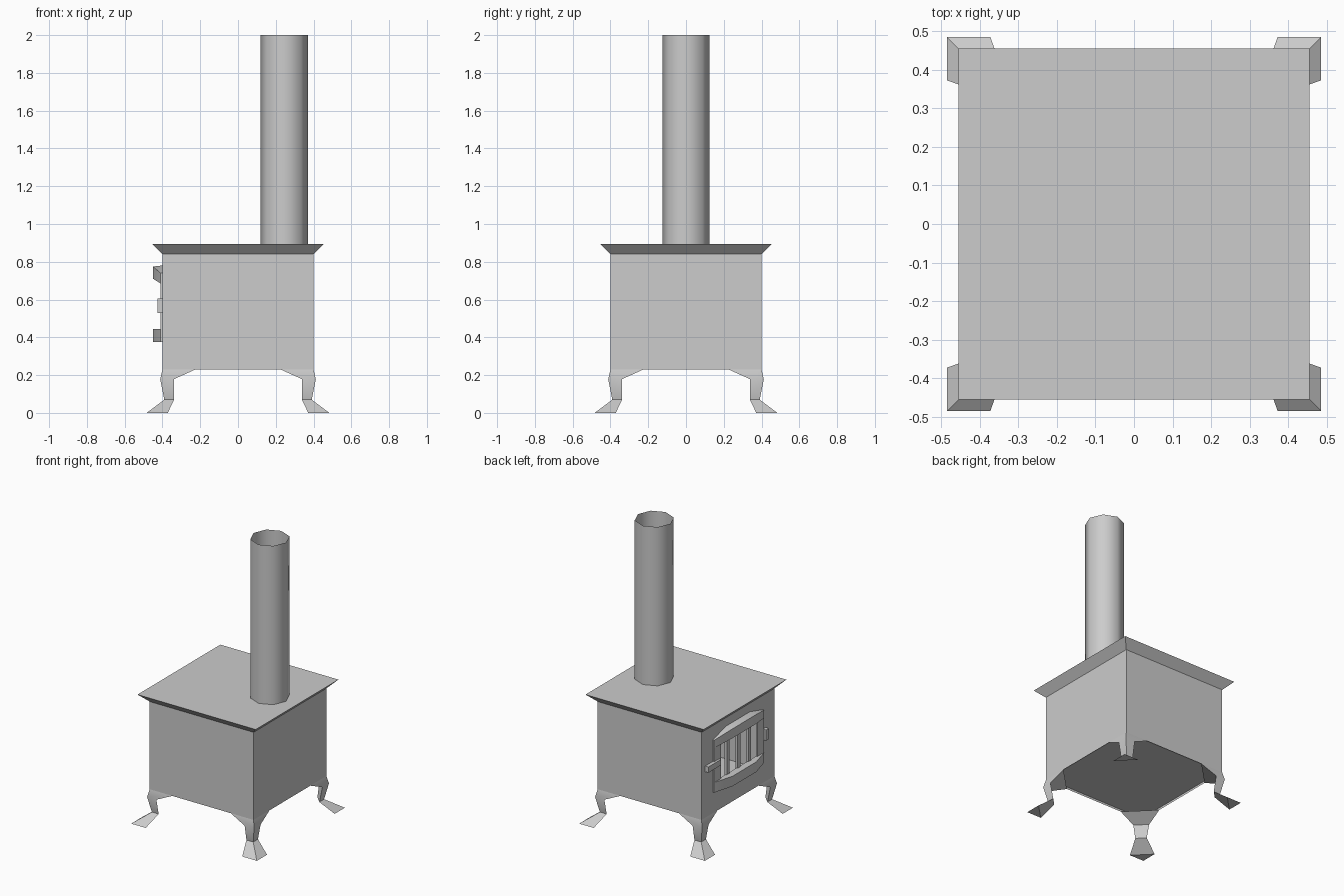
import bpy, bmesh, math

old = bpy.data.objects.get("Cube")
if old:
    bpy.data.objects.remove(old, do_unlink=True)

GREY = (0.604, 0.604, 0.604, 1)
iron = bpy.data.materials.new("grey_iron")
iron.use_nodes = True
iron.diffuse_color = GREY
iron.node_tree.nodes["Principled BSDF"].inputs["Base Color"].default_value = GREY


def finish(name, bm, fix_normals=True, angle=30):
    """Turn a bmesh into a named, shaded object."""
    if fix_normals:
        bmesh.ops.recalc_face_normals(bm, faces=bm.faces)
    mesh = bpy.data.meshes.new(name)
    bm.to_mesh(mesh)
    bm.free()
    mesh.materials.append(iron)
    obj = bpy.data.objects.new(name, mesh)
    bpy.context.scene.collection.objects.link(obj)
    bpy.ops.object.select_all(action='DESELECT')
    obj.select_set(True)
    bpy.context.view_layer.objects.active = obj
    bpy.ops.object.shade_smooth_by_angle(angle=math.radians(angle))
    return obj


def loft(name, sections, caps=True, closed=True, angle=30):
    """Skin a row of matching cross-sections."""
    bm = bmesh.new()
    rings = [[bm.verts.new(p) for p in s] for s in sections]
    n = len(rings[0])
    for a, b in zip(rings, rings[1:]):
        for i in range(n if closed else n - 1):
            j = (i + 1) % n
            bm.faces.new((a[i], a[j], b[j], b[i]))
    if caps:
        bm.faces.new(rings[0])
        bm.faces.new(rings[-1])
    return finish(name, bm, angle=angle)


def square(h, z):
    return [(-h, -h, z), (h, -h, z), (h, h, z), (-h, h, z)]


def box(name, x, y, z):
    return loft(name, [[(x[0], y[0], k), (x[1], y[0], k),
                        (x[1], y[1], k), (x[0], y[1], k)] for k in z])


# Firebox: sheet walls, with a window opening in the door side
W, LOW, HIGH = 0.4, 0.23, 0.84
bm = bmesh.new()
lower = [bm.verts.new(p) for p in square(W, LOW)]
upper = [bm.verts.new(p) for p in square(W, HIGH)]
for i in range(3):
    bm.faces.new((lower[i], lower[i + 1], upper[i + 1], upper[i]))
outer = [lower[3], lower[0], upper[0], upper[3]]
inner = [bm.verts.new((-W, y, z)) for y, z in
         ((0.2, 0.44), (-0.2, 0.44), (-0.2, 0.69), (0.2, 0.69))]
for i in range(4):
    j = (i + 1) % 4
    bm.faces.new((outer[i], outer[j], inner[j], inner[i]))
finish("firebox_walls", bm, fix_normals=False)

# Firebox floor, slightly recessed
box("firebox_floor", (-W, W), (-W, W), (LOW + 0.015, LOW + 0.02))

# Flared top plate
loft("top_plate", [square(W, HIGH), square(0.455, 0.895)])

# Chimney: open eight-sided tube
ring = [(0.245 + 0.125 * math.cos(k * math.pi / 4),
         0.125 * math.sin(k * math.pi / 4)) for k in range(8)]
loft("chimney_pipe", [[(x, y, z) for x, y in ring] for z in (0.895, 2)],
     caps=False, angle=60)

# Legs: triangular sections given as (corner, wing end, height)
LEG = [(0.4, 0.225, 0.23), (0.412, 0.34, 0.178), (0.39, 0.338, 0.07), (0.484, 0.372, 0)]
for side, sx in (("left", 1), ("right", -1)):
    for end, sy in (("front", -1), ("back", 1)):
        loft(f"{end}_{side}_leg",
             [[(sx * e, sy * c, z), (sx * c, sy * c, z), (sx * c, sy * e, z)]
              for c, e, z in LEG])

# Door rails bow outwards; the upper one is arched as well
BOW = [(-0.275, 0), (-0.13, 1), (0.13, 1), (0.275, 0)]


def rail(name, bottom, top, rise_bottom, rise_top):
    loft(name, [[(-W, y, bottom), (-0.41 - 0.04 * k, y, bottom + rise_bottom * k),
                 (-0.41 - 0.04 * k, y, top + rise_top * k),
                 (-W, y, top + rise_top * k * 1.15)] for y, k in BOW])


rail("door_upper_rail", 0.685, 0.74, 0.025, 0.035)
rail("door_lower_rail", 0.375, 0.445, 0, 0)

# Door stiles and window bars
for name, s in (("back", 1), ("front", -1)):
    box(f"door_{name}_stile", (-0.41, -W), sorted((s * 0.2, s * 0.275)), (0.44, 0.69))
for i in range(3):
    y = (i - 1) * 0.12
    box(f"window_bar_{i + 1}", (-0.408, -0.39), (y - 0.014, y + 0.014), (0.44, 0.69))

# Door latch and hinge
box("door_latch", (-0.425, -W), (0.22, 0.36), (0.55, 0.59))
box("door_hinge", (-0.425, -W), (-0.305, -0.275), (0.53, 0.605))
